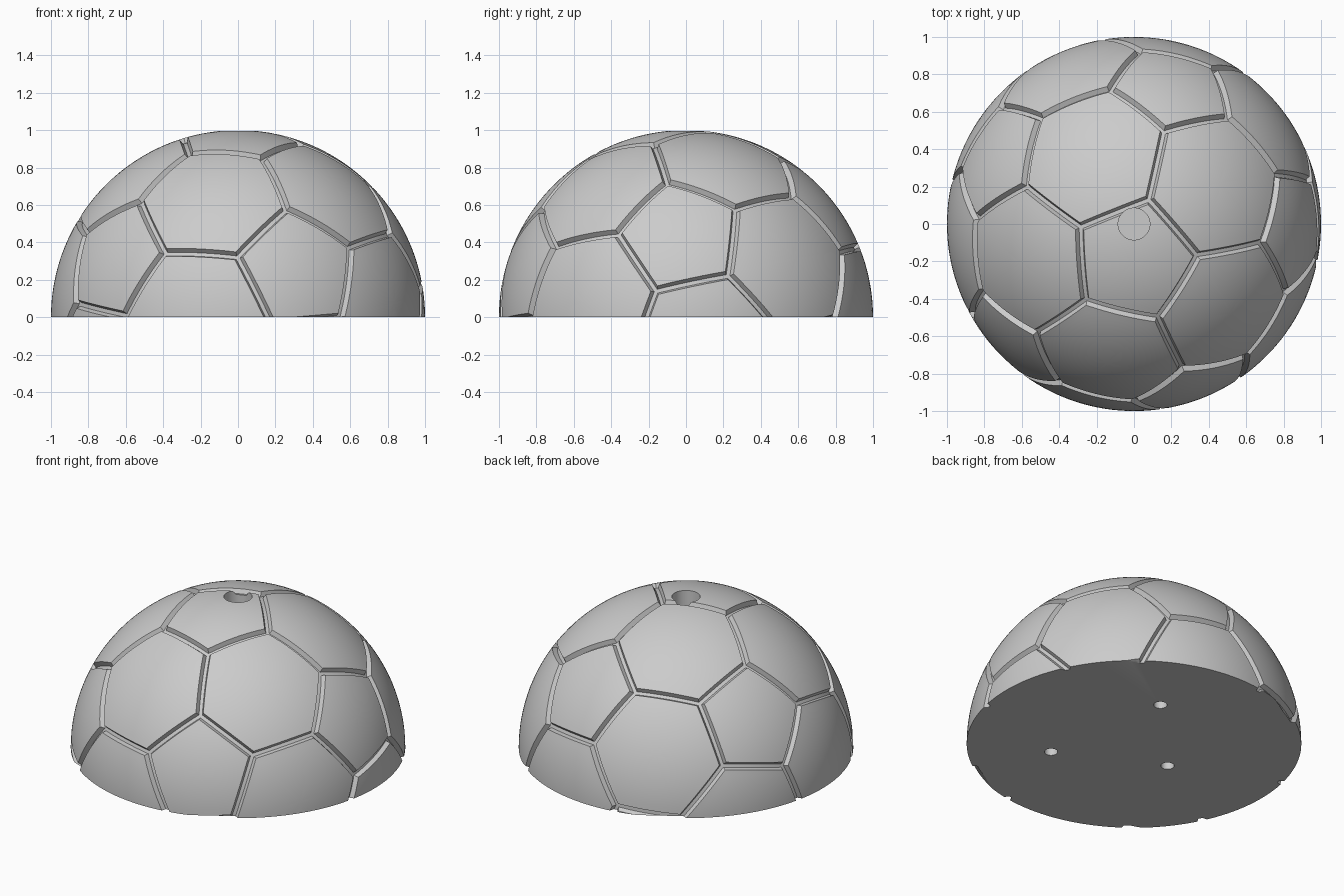
import bpy, bmesh, math
from mathutils import Vector, Matrix

if "Cube" in bpy.data.objects:
    bpy.data.objects.remove(bpy.data.objects["Cube"])

GROOVE_HALF, FLOOR_HALF, FLOOR_RADIUS = 0.026, 0.012, 0.972
EDGE_STEPS, PANEL_RINGS = 14, 9

grey = bpy.data.materials.new("light grey")
grey.use_nodes = True
colour = (0.6, 0.6, 0.6, 1)
grey.diffuse_color = colour
grey.node_tree.nodes["Principled BSDF"].inputs["Base Color"].default_value = colour


# Tilted icosahedron, from the directions of two neighbouring pentagons
def icosahedron():
    pole = Vector((0, -0.207, 0.978)).normalized()
    side = Vector((0.888, -0.03, 0.458))
    side = (side - pole * side.dot(pole)).normalized()
    near = (pole + 2 * side) / math.sqrt(5)
    points = [pole] + [Matrix.Rotation(math.tau * i / 5, 3, pole) @ near for i in range(5)]
    bm = bmesh.new()
    for p in points:
        bm.verts.new(p)
        bm.verts.new(-p)
    bmesh.ops.convex_hull(bm, input=bm.verts)
    bm.normal_update()
    return bm


# Corner loops of the pentagons (cut corners) and hexagons (cut faces)
def panel_outlines(ico):
    outlines = []
    for v in ico.verts:
        axis = v.co.normalized()
        u = axis.orthogonal().normalized()
        w = axis.cross(u)
        ring = [v.co.lerp(e.other_vert(v).co, 1 / 3) for e in v.link_edges]
        outlines.append(sorted(ring, key=lambda p: math.atan2(p.dot(w), p.dot(u))))
    for f in ico.faces:
        loop = []
        for a, b in zip(f.verts, f.verts[1:] + f.verts[:1]):
            loop += [a.co.lerp(b.co, 1 / 3), a.co.lerp(b.co, 2 / 3)]
        if f.normal.dot(f.calc_center_median()) < 0:
            loop.reverse()
        outlines.append(loop)
    return [[p.normalized() for p in loop] for loop in outlines]


# One domed panel with its share of the surrounding groove
def add_panel(bm, corners):
    centre = sum(corners, Vector()) / len(corners)
    apothem = (corners[0].lerp(corners[1], 0.5) - centre).length
    rim = 1 - GROOVE_HALF * centre.length / apothem
    floor = 1 - FLOOR_HALF * centre.length / apothem
    rings = [(rim * i / PANEL_RINGS, 1) for i in range(1, PANEL_RINGS + 1)]
    rings += [(floor, FLOOR_RADIUS), (1, FLOOR_RADIUS)]
    border = [a.lerp(b, i / EDGE_STEPS)
              for a, b in zip(corners, corners[1:] + corners[:1]) for i in range(EDGE_STEPS)]
    n = len(border)
    middle = bm.verts.new(centre.normalized())
    previous = None
    for t, radius in rings:
        row = [bm.verts.new(centre.lerp(p, t).normalized() * radius) for p in border]
        for i in range(n):
            j = (i + 1) % n
            if previous:
                bm.faces.new((previous[i], row[i], row[j], previous[j]))
            else:
                bm.faces.new((middle, row[i], row[j]))
        previous = row


# Grooved half ball, closed by a flat base
ico = icosahedron()
bm = bmesh.new()
for outline in panel_outlines(ico):
    add_panel(bm, outline)
ico.free()
bmesh.ops.remove_doubles(bm, verts=bm.verts, dist=0.0005)
bmesh.ops.bisect_plane(bm, geom=bm.verts[:] + bm.edges[:] + bm.faces[:], dist=1e-5,
                       plane_co=(0, 0, 0), plane_no=(0, 0, 1), clear_inner=True)
bmesh.ops.holes_fill(bm, edges=[e for e in bm.edges if e.is_boundary], sides=0)
bmesh.ops.recalc_face_normals(bm, faces=bm.faces)
mesh = bpy.data.meshes.new("half_ball")
bm.to_mesh(mesh)
bm.free()
mesh.materials.append(grey)
ball = bpy.data.objects.new("half_ball", mesh)
bpy.context.collection.objects.link(ball)


# Blind round holes
def drill(x, y, z_low, z_high, radius):
    bpy.ops.mesh.primitive_cylinder_add(vertices=48, radius=radius, depth=z_high - z_low,
                                        location=(x, y, (z_low + z_high) / 2))
    cutter = bpy.context.object
    cutter.name = "hole_cutter"
    cutter.hide_render = True
    cutter.data.materials.append(grey)
    bpy.context.view_layer.objects.active = ball
    mod = ball.modifiers.new("hole", "BOOLEAN")
    mod.operation, mod.solver, mod.object = "DIFFERENCE", "EXACT", cutter
    bpy.ops.object.modifier_apply(modifier=mod.name)
    bpy.data.objects.remove(cutter)


drill(0, 0, 0.7, 1.2, 0.085)
for x, y in ((0.18, 0.46), (-0.32, -0.07), (0.32, -0.39)):
    drill(x, y, -0.2, 0.2, 0.04)

bpy.ops.object.select_all(action="DESELECT")
ball.select_set(True)
bpy.context.view_layer.objects.active = ball
bpy.ops.object.shade_smooth_by_angle(angle=math.radians(25))
